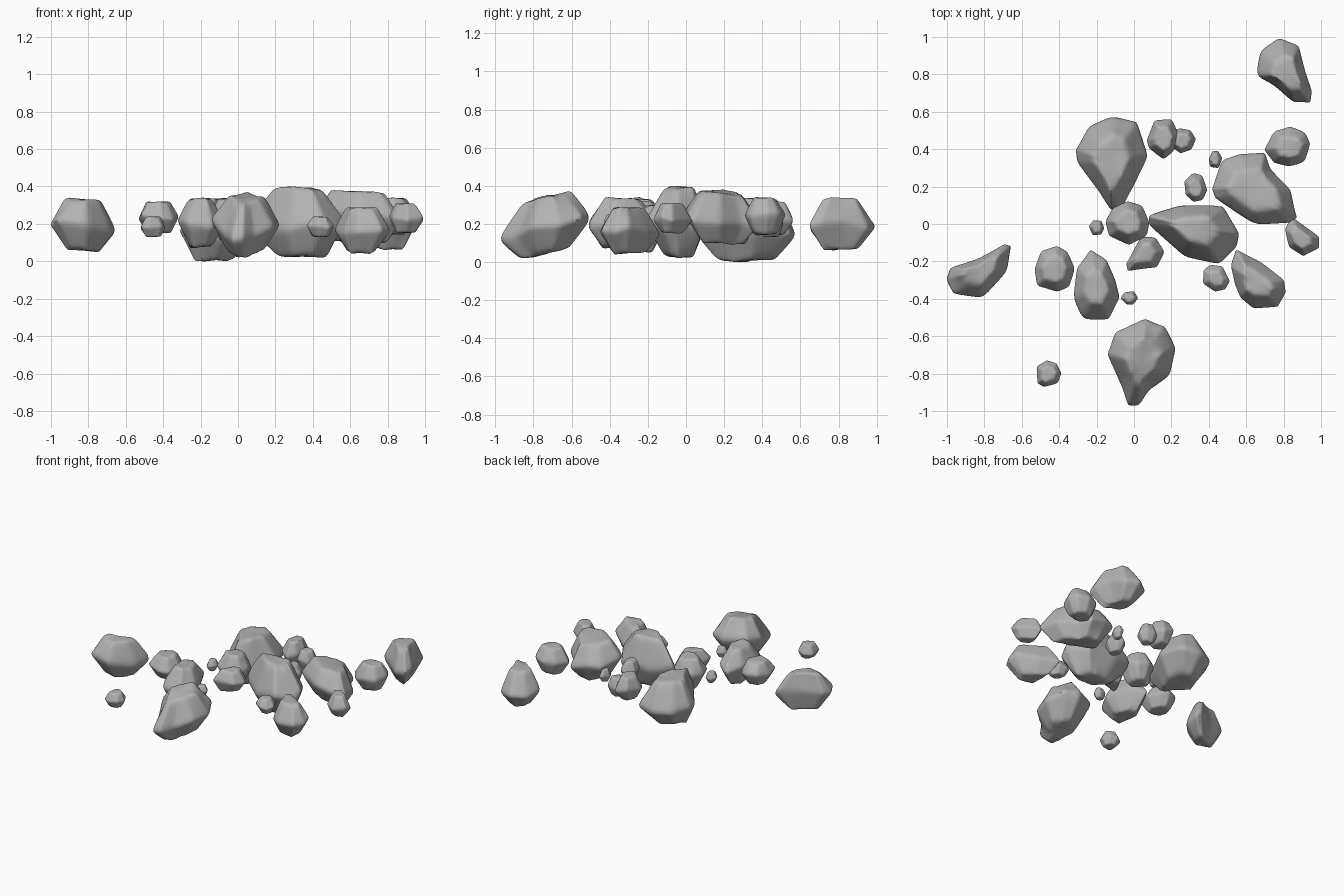
import bpy
import bmesh
import math
import random
from mathutils import Vector

cube = bpy.data.objects.get("Cube")
if cube:
    bpy.data.objects.remove(cube, do_unlink=True)

# One plain stone colour
stone = bpy.data.materials.new("stone_grey")
stone.use_nodes = True
grey = (0.45, 0.45, 0.45, 1)
stone.diffuse_color = grey
stone.node_tree.nodes["Principled BSDF"].inputs["Base Color"].default_value = grey

rng = random.Random(7)


def fit_axis(mesh, axis, low, high):
    """Stretch the rock along one axis so that it fills low..high."""
    values = [v.co[axis] for v in mesh.vertices]
    start, span = min(values), max(values) - min(values)
    for v in mesh.vertices:
        v.co[axis] = low + (v.co[axis] - start) / span * (high - low)


def rock(name, low, high, outline, lean=(0, 0), cap=0.5):
    """Loft a chunky cage from a plan outline (in hundredths), round it and fit it."""
    points = [Vector(p) / 100 for p in outline]
    centre = sum(points, Vector((0, 0))) / len(points)
    low, high = low / 100, high / 100
    middle = (low + high) / 2
    half = (high - low) / 2
    bm = bmesh.new()
    rings = []
    for level, scale in ((-1, cap), (0, 1), (1, cap)):
        ring = []
        for p in points:
            arm = p - centre
            wobble = 1 if level == 0 else rng.uniform(0.88, 1.12)
            flat = arm * scale * wobble
            z = middle + level * half * rng.uniform(0.85, 1) + flat.dot(Vector(lean))
            if level == 0:
                z += rng.uniform(-0.2, 0.2) * half
            ring.append(bm.verts.new((*(centre + flat), z)))
        rings.append(ring)
    count = len(points)
    for lower, upper in zip(rings, rings[1:]):
        for i in range(count):
            j = (i + 1) % count
            bm.faces.new((lower[i], lower[j], upper[j], upper[i]))
    bm.faces.new(rings[0])
    bm.faces.new(rings[-1])
    bmesh.ops.recalc_face_normals(bm, faces=bm.faces)
    crease = bm.edges.layers.float.new("crease_edge")
    for edge in bm.edges:
        edge[crease] = rng.uniform(0.35, 0.55)

    mesh = bpy.data.meshes.new(name)
    bm.to_mesh(mesh)
    bm.free()
    mesh.materials.append(stone)
    obj = bpy.data.objects.new(name, mesh)
    bpy.context.collection.objects.link(obj)
    bpy.ops.object.select_all(action='DESELECT')
    obj.select_set(True)
    bpy.context.view_layer.objects.active = obj
    rounding = obj.modifiers.new("rounding", 'SUBSURF')
    rounding.levels = rounding.render_levels = 3
    bpy.ops.object.modifier_apply(modifier=rounding.name)
    for axis in (0, 1):
        side = [p[axis] for p in points]
        fit_axis(obj.data, axis, min(side), max(side))
    fit_axis(obj.data, 2, low, high)
    bpy.ops.object.shade_smooth_by_angle(angle=math.radians(50))


def pebble(name, left, right, front, back, low, high, sides=7):
    """A small roundish rock filling the given box (in hundredths)."""
    outline = []
    for i in range(sides):
        angle = math.tau * (i + rng.uniform(-0.2, 0.2)) / sides
        reach = rng.uniform(0.92, 1.05)
        outline.append((math.cos(angle) * reach, math.sin(angle) * reach))
    spans = []
    for axis in (0, 1):
        side = [p[axis] for p in outline]
        spans.append((min(side), max(side) - min(side)))
    (x0, w), (y0, d) = spans
    fitted = [(left + (x - x0) / w * (right - left),
               front + (y - y0) / d * (back - front)) for x, y in outline]
    rock(name, low, high, fitted, cap=0.56)


# Large irregular rocks
rock("far_corner_rock", 6, 34,
     [(66, 79), (68, 92), (78, 99), (88, 95), (91, 83), (95, 71), (94, 65), (85, 65), (75, 74)])
rock("back_boulder", 0, 34,
     [(-31, 40), (-25, 51), (-11, 57), (1, 54), (7, 36), (-1, 20), (-8, 7), (-12, 8), (-20, 20), (-30, 33)],
     cap=0.54)
rock("left_boulder", 9, 38,
     [(42, 19), (47, 34), (56, 37), (70, 38), (73, 29), (84, 18), (87, 4), (83, 1), (64, 0), (44, 13)],
     lean=(-0.1, -0.15), cap=0.58)
rock("central_boulder", 2, 40,
     [(8, 5), (24, 10), (40, 10), (48, 9), (56, -5), (55, -11), (45, -21), (27, -17), (8, 0)])
rock("right_side_rock", 5, 34,
     [(-100, -29), (-98, -23), (-85, -19), (-70, -11), (-66, -12), (-68, -25), (-81, -39), (-96, -37)],
     lean=(-0.1, 0))
rock("inner_front_rock", 7, 34,
     [(-23, -14), (-15, -19), (-10, -31), (-8, -39), (-14, -51), (-27, -51), (-32, -40), (-30, -24)])
rock("left_front_rock", 4, 29,
     [(55, -14), (67, -20), (80, -30), (81, -37), (77, -44), (64, -45), (57, -39), (54, -32), (52, -23)])
rock("front_boulder", 2, 37,
     [(6, -51), (16, -55), (22, -67), (19, -81), (9, -88), (3, -97), (-3, -97), (-7, -85), (-14, -70), (-10, -58)],
     lean=(0, 0.25))

# Medium rocks with a clear slant
rock("left_edge_rock", 15, 31,
     [(81, -3), (85, 3), (99, -7), (99, -13), (91, -17), (83, -12)], cap=0.56)
rock("back_middle_rock", 14, 32,
     [(7, 45), (11, 55), (20, 56), (24, 47), (21, 39), (16, 35), (8, 41)], cap=0.56)
rock("middle_front_rock", 14, 30,
     [(-4, -21), (0, -14), (4, -7), (11, -7), (16, -15), (12, -23), (-3, -25)], cap=0.56)

# Small rounded rocks: left, right, front, back, low, high
pebble("back_left_rock", 70, 94, 31, 52, 14, 34, 8)
pebble("middle_rock", -15, 8, -11, 12, 11, 34, 8)
pebble("right_front_rock", -53, -32, -36, -12, 15, 32, 8)
pebble("back_small_rock", 20, 33, 38, 51, 13, 27)
pebble("back_left_chip", 40, 47, 30, 39, 15, 24, 6)
pebble("inner_left_chip", 27, 39, 12, 27, 14, 28)
pebble("inner_right_chip", -24, -16, -6, 2, 17, 25, 6)
pebble("inner_front_chip", -7, 2, -43, -36, 17, 25, 6)
pebble("left_front_chip", 37, 51, -36, -22, 13, 24)
pebble("right_front_chip", -52, -39, -87, -73, 13, 24)
